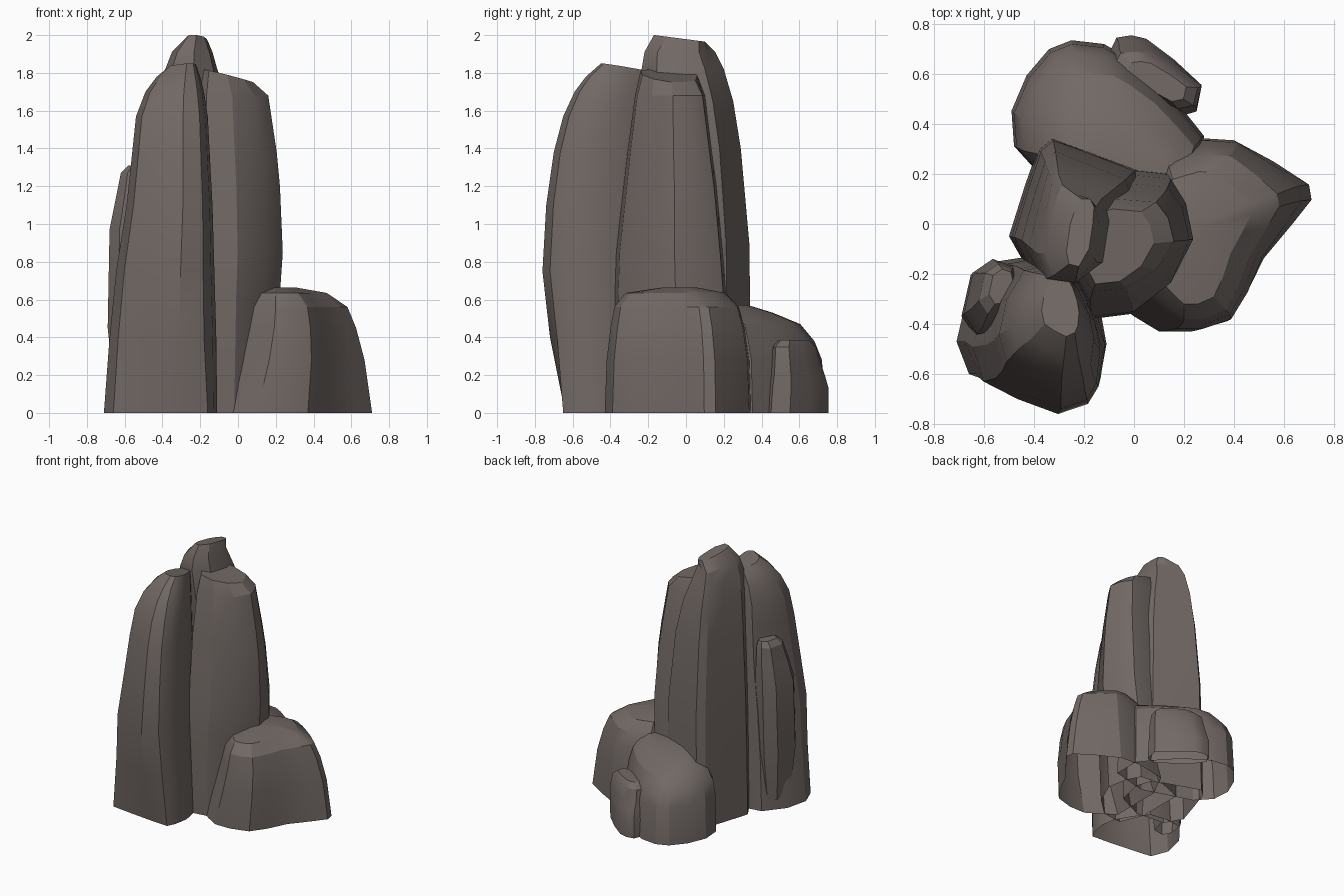
import bpy, bmesh

stone = bpy.data.materials.new("warm_grey_stone")
stone.diffuse_color = (0.17, 0.142, 0.132, 1)


def rock(name, outline, levels, tilt=(0, 0), base=None, top=None, sharp=0.45):
    """Loft a counter-clockwise plan outline through levels (z, x0, x1, y0, y1), open below.
    tilt is the slope of the top face along x and y; base and top replace the end outlines."""
    xs, ys = [p[0] for p in outline], [p[1] for p in outline]
    plan = [((x - min(xs)) / (max(xs) - min(xs)), (y - min(ys)) / (max(ys) - min(ys)))
            for x, y in outline]
    bm = bmesh.new()
    rings = [[bm.verts.new((x0 + u * (x1 - x0), y0 + v * (y1 - y0), z)) for u, v in plan]
             for z, x0, x1, y0, y1 in levels]
    for ring, shape in ((rings[0], base), (rings[-1], top)):
        for v, p in zip(ring, shape or []):
            v.co.xy = p
    _, x0, x1, y0, y1 = levels[-1]
    for v in rings[-1]:
        v.co.z += tilt[0] * (v.co.x - (x0 + x1) / 2) + tilt[1] * (v.co.y - (y0 + y1) / 2)
    n = len(plan)
    for low, high in zip(rings, rings[1:]):
        for i in range(n):
            j = (i + 1) % n
            bm.faces.new((low[i], low[j], high[j], high[i]))
    bm.faces.new(rings[-1])
    bm.normal_update()
    for f in bm.faces:
        f.smooth = True
    for e in bm.edges:
        e.smooth = e.calc_face_angle(0) < sharp
    mesh = bpy.data.meshes.new(name)
    bm.to_mesh(mesh)
    bm.free()
    mesh.materials.append(stone)
    obj = bpy.data.objects.new(name, mesh)
    bpy.context.collection.objects.link(obj)
    return obj


# Tall pillar at the front left, with a boxier foot
rock("front_pillar",
     [(-.71, -.48), (-.66, -.62), (-.5, -.69), (-.31, -.75), (-.17, -.71), (-.12, -.64),
      (-.10, -.5), (-.13, -.38), (-.2, -.25), (-.28, -.15), (-.42, -.13), (-.55, -.15), (-.66, -.3)],
     [(0, -.71, -.11, -.65, -.14), (.4, -.68, -.115, -.72, -.14), (.75, -.645, -.125, -.76, -.14),
      (1.1, -.59, -.135, -.74, -.15), (1.38, -.56, -.15, -.70, -.16), (1.57, -.54, -.16, -.65, -.17),
      (1.7, -.49, -.18, -.59, -.18), (1.78, -.43, -.2, -.53, -.19), (1.83, -.37, -.22, -.45, -.21)],
     tilt=(.05, -.16),
     base=[(-.71, -.47), (-.66, -.6), (-.5, -.62), (-.31, -.64), (-.16, -.65), (-.13, -.59),
           (-.11, -.48), (-.13, -.37), (-.2, -.25), (-.28, -.15), (-.42, -.13), (-.55, -.15), (-.67, -.3)])

# Thin shard leaning on the front pillar's left side
rock("side_shard",
     [(-.70, -.38), (-.64, -.47), (-.5, -.45), (-.45, -.3), (-.48, -.17), (-.57, -.14), (-.66, -.2)],
     [(.08, -.65, -.5, -.42, -.19), (.45, -.69, -.46, -.45, -.15), (.97, -.68, -.46, -.44, -.14),
      (1.12, -.65, -.46, -.41, -.15), (1.27, -.62, -.47, -.36, -.16), (1.31, -.58, -.48, -.32, -.18)])

# Tall pillar in the middle right
rock("middle_pillar",
     [(-.25, -.2), (-.17, -.37), (0, -.35), (.15, -.23), (.24, -.05), (.21, .1),
      (.15, .2), (-.05, .22), (-.25, .15)],
     [(0, -.25, .2, -.37, .24), (.6, -.25, .22, -.38, .22), (.85, -.25, .237, -.37, .2),
      (1.2, -.25, .222, -.33, .165), (1.38, -.25, .205, -.31, .14), (1.68, -.23, .16, -.27, .1),
      (1.785, -.2, .08, -.24, .06)], tilt=(-.24, -.04))

# Tallest pillar at the back, ending in a skewed ridge
rock("back_pillar",
     [(-.49, -.05), (-.42, -.18), (-.2, -.2), (0, -.1), (.04, .1), (0, .22),
      (-.18, .29), (-.33, .345), (-.38, .3), (-.43, .15)],
     [(0, -.5, .06, -.2, .35), (.55, -.49, .05, -.2, .34), (.9, -.48, .04, -.2, .335),
      (1.4, -.45, 0, -.2, .29), (1.65, -.42, -.05, -.22, .25), (1.82, -.385, -.11, -.235, .2),
      (1.91, -.35, -.135, -.22, .155), (1.983, -.27, -.17, -.17, .1)], tilt=(0, -.13),
     top=[(-.27, -.11), (-.26, -.16), (-.22, -.17), (-.18, -.1), (-.165, 0), (-.16, .07),
          (-.175, .1), (-.21, .1), (-.235, .06), (-.255, 0)])

# Low boulder on the right
rock("right_boulder",
     [(-.1, -.29), (0, -.36), (.10, -.42), (.23, -.42), (.37, -.38), (.45, -.27), (.52, -.13),
      (.63, 0), (.71, .1), (.70, .16), (.56, .25), (.4, .335), (.24, .345), (0, .3), (-.1, .1)],
     [(0, -.1, .71, -.43, .345), (.28, .0, .67, -.42, .335), (.45, .05, .625, -.40, .31),
      (.56, .075, .58, -.38, .28), (.635, .11, .47, -.32, .21), (.665, .17, .3, -.12, .05)])

# Low boulder at the back
rock("back_boulder",
     [(-.49, .45), (-.48, .31), (-.38, .2), (0, .08), (.28, .15), (.28, .35), (.2, .45),
      (.09, .57), (-.04, .67), (-.12, .715), (-.25, .73), (-.34, .695), (-.43, .59)],
     [(0, -.49, .28, .08, .735), (.28, -.48, .27, .08, .72), (.38, -.45, .26, .08, .68),
      (.47, -.385, .24, .1, .605), (.53, -.3, .22, .1, .46), (.57, -.2, .2, .1, .33)])

# Small ledge stone on the back boulder
rock("small_stone",
     [(-.1, .68), (-.03, .58), (.18, .43), (.25, .45), (.27, .55), (.16, .655), (.05, .74), (-.01, .755), (-.07, .745)],
     [(0, -.1, .27, .43, .755), (.13, -.1, .27, .44, .755), (.2, -.09, .27, .45, .735),
      (.26, -.09, .27, .455, .715), (.35, -.08, .255, .46, .69), (.385, -.03, .21, .49, .65)])
